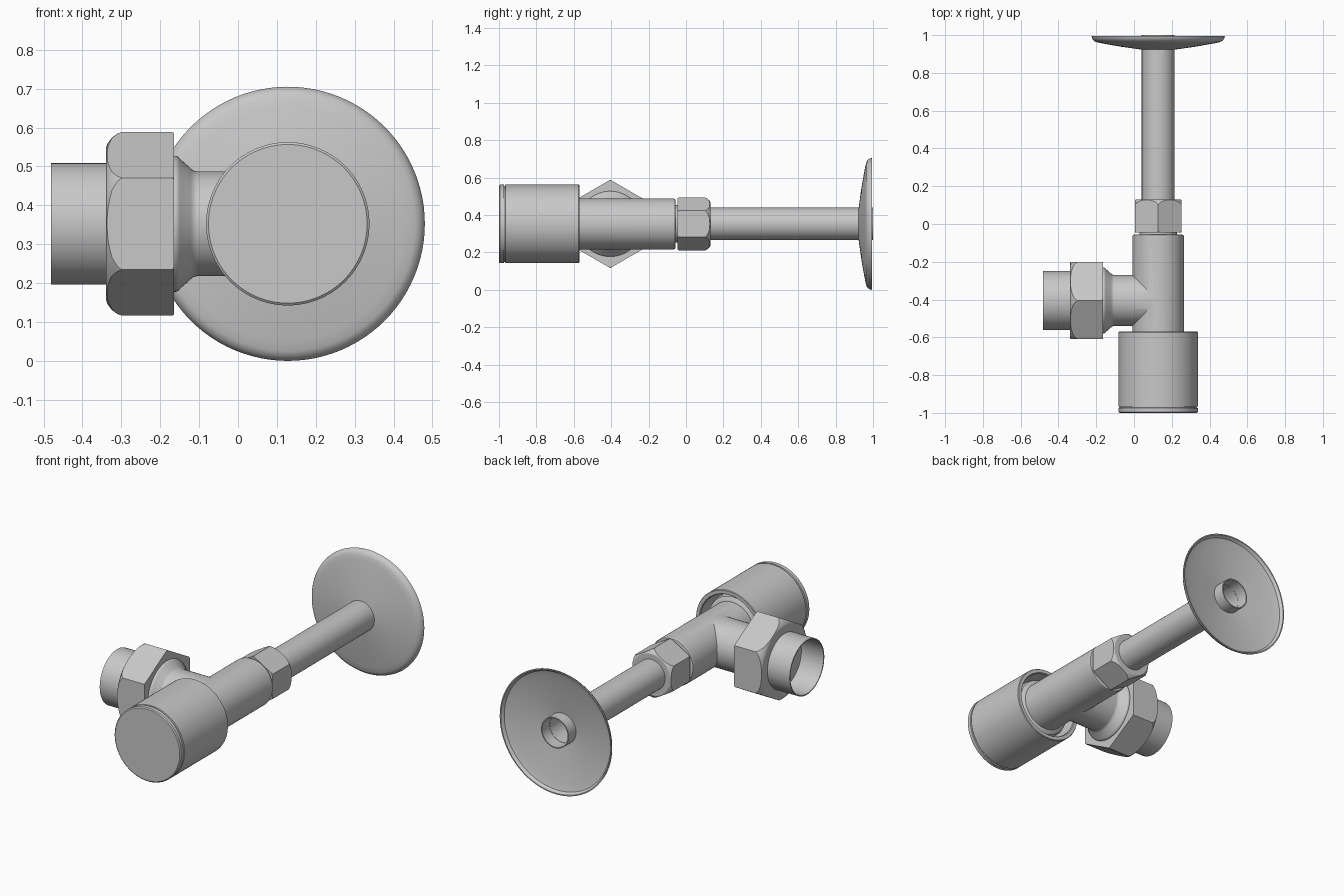
import bpy, bmesh, math
from mathutils import Matrix

if "Cube" in bpy.data.objects:
    bpy.data.objects.remove(bpy.data.objects["Cube"])

CX, CZ, BY = 0.128, 0.3525, -0.405   # main axis x / z, branch axis y

metal = bpy.data.materials.new("satin_grey_metal")
metal.diffuse_color = (0.58, 0.58, 0.58, 1)
metal.use_nodes = True
metal.node_tree.nodes["Principled BSDF"].inputs["Base Color"].default_value = metal.diffuse_color

ALONG_Y = Matrix.Translation((CX, 0, CZ)) @ Matrix.Rotation(-math.pi / 2, 4, 'X')
ALONG_X = Matrix.Translation((0, BY, CZ)) @ Matrix.Rotation(math.pi / 2, 4, 'Y')


def revolve(name, profile, axis, steps=96, phase=0.0, closed=False):
    """Spin (radius, distance) points around an axis."""
    bm = bmesh.new()
    c, s = math.cos(phase), math.sin(phase)
    vs = [bm.verts.new((r * c, r * s, t)) for r, t in profile]
    pairs = list(zip(vs, vs[1:])) + ([(vs[-1], vs[0])] if closed else [])
    es = [bm.edges.new(p) for p in pairs]
    bmesh.ops.spin(bm, geom=vs + es, cent=(0, 0, 0), axis=(0, 0, 1),
                   angle=2 * math.pi, steps=steps)
    bmesh.ops.remove_doubles(bm, verts=bm.verts, dist=1e-5)
    bmesh.ops.recalc_face_normals(bm, faces=bm.faces)
    bm.transform(axis)
    me = bpy.data.meshes.new(name)
    bm.to_mesh(me)
    bm.free()
    me.materials.append(metal)
    ob = bpy.data.objects.new(name, me)
    bpy.context.collection.objects.link(ob)
    return ob


def activate(ob):
    bpy.ops.object.select_all(action='DESELECT')
    ob.select_set(True)
    bpy.context.view_layer.objects.active = ob


def combine(ob, other, operation):
    m = ob.modifiers.new("combine", 'BOOLEAN')
    m.operation, m.object, m.solver = operation, other, 'EXACT'
    activate(ob)
    bpy.ops.object.modifier_apply(modifier=m.name)
    bpy.data.objects.remove(other)


def hex_nut(name, radius, t0, t1, turned, axis, phase):
    """Hexagonal prism trimmed by a turned profile to round its corners."""
    nut = revolve(name, [(0, t0), (radius, t0), (radius, t1), (0, t1)], axis, 6, phase)
    combine(nut, revolve("trim", turned, axis), 'INTERSECT')
    return nut


# Wall flange: thin domed dish
revolve("wall_flange", [
    (0.08, 0.922), (0.2, 0.939), (0.3, 0.957), (0.328, 0.963), (0.342, 0.971),
    (0.35, 0.983), (0.3525, 0.994), (0.346, 0.994), (0.335, 0.978), (0.3, 0.967),
    (0.2, 0.949), (0.08, 0.932)], ALONG_Y, closed=True)

# Supply pipe, open at the wall end
revolve("supply_pipe", [(0, 0.0), (0.087, 0.0), (0.087, 1.0), (0.081, 1.0),
                        (0.081, 0.3), (0, 0.3)], ALONG_Y)

# Small compression nut
hex_nut("compression_nut", 0.1415, -0.045, 0.13, [
    (0, -0.05), (0.134, -0.05), (0.143, -0.036), (0.143, 0.098), (0.136, 0.114),
    (0.126, 0.125), (0.116, 0.131), (0, 0.131)], ALONG_Y, math.pi / 2)

# Tee body: straight barrel with a collar hidden in the handle, plus side branch
body = revolve("valve_body", [
    (0, -0.89), (0.165, -0.89), (0.165, -0.625), (0.159, -0.61), (0.147, -0.602),
    (0.136, -0.598), (0.136, -0.066), (0.132, -0.058), (0.124, -0.055),
    (0.1, -0.055), (0.1, -0.03), (0, -0.03)], ALONG_Y)
branch = revolve("side_branch", [
    (0, -0.2), (0.175, -0.2), (0.175, -0.16), (0.172, -0.153), (0.165, -0.147),
    (0.152, -0.132), (0.143, -0.122), (0.137, -0.115), (0.1345, -0.105),
    (0.1345, -0.02), (0.1345, CX), (0, CX)], ALONG_X)
combine(body, branch, 'UNION')

# Large union nut
hex_nut("union_nut", 0.236, -0.34, -0.164, [
    (0, -0.341), (0.19, -0.341), (0.206, -0.336), (0.222, -0.324), (0.232, -0.31),
    (0.237, -0.296), (0.237, -0.17), (0.232, -0.163), (0, -0.163)], ALONG_X, 0)

# Outlet tailpiece, an open thin tube
revolve("outlet_tube", [(0, -0.2), (0.156, -0.2), (0.156, -0.4805), (0.15, -0.4805),
                        (0.15, -0.22), (0, -0.22)], ALONG_X)

# Handle: hollow cap with a groove near its face
revolve("handle", [
    (0, -1.0), (0.204, -1.0), (0.21, -0.995), (0.21, -0.974), (0.204, -0.972),
    (0.204, -0.967), (0.21, -0.965), (0.21, -0.574), (0.207, -0.57), (0.188, -0.57),
    (0.184, -0.575), (0.184, -0.9), (0, -0.9)], ALONG_Y)

# Smooth shading with crisp edges
for ob in list(bpy.context.collection.objects):
    activate(ob)
    bpy.ops.object.shade_smooth_by_angle(angle=math.radians(28))
    wn = ob.modifiers.new("even_shading", 'WEIGHTED_NORMAL')
    wn.keep_sharp = True
